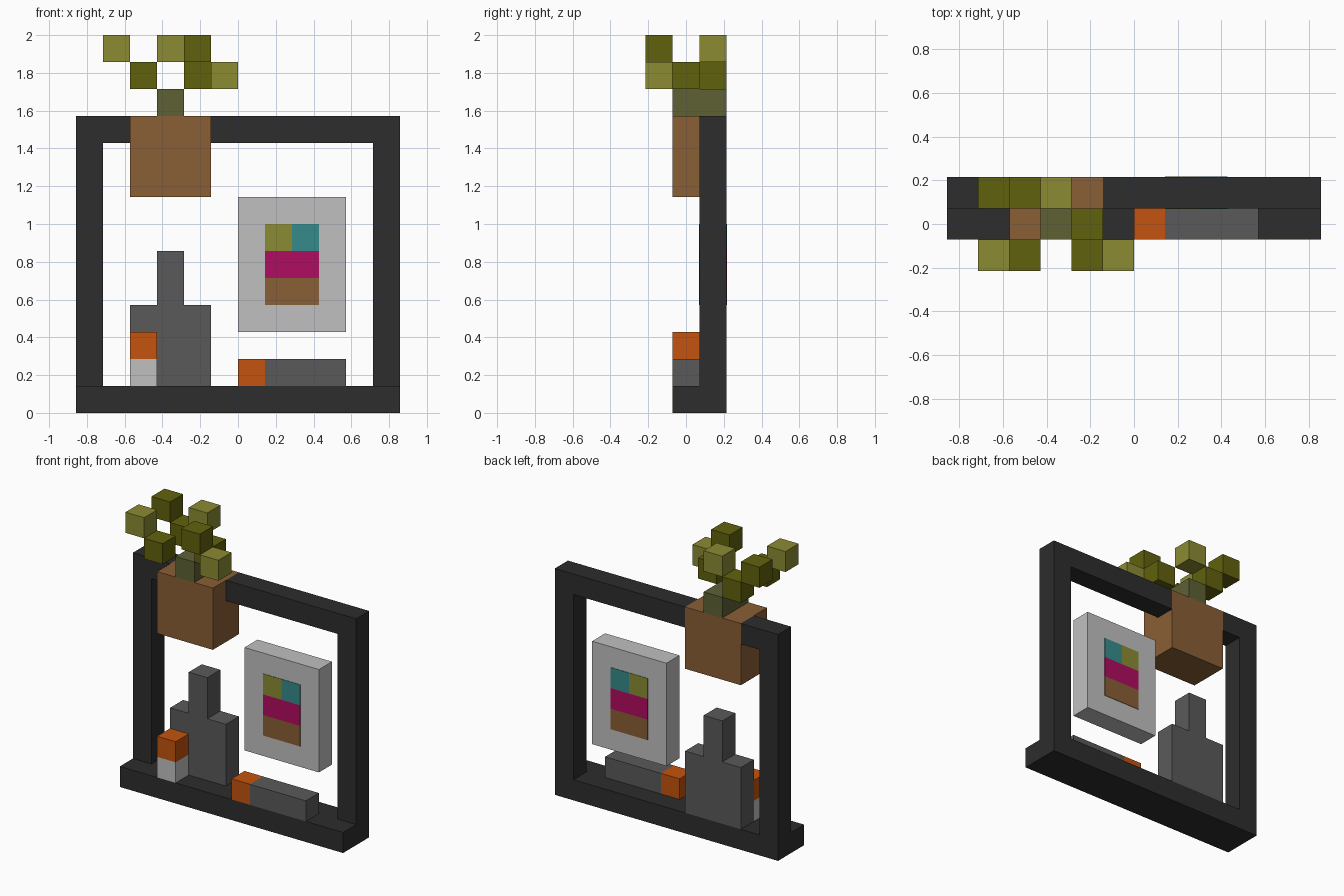
import bpy
import bmesh

cube = bpy.data.objects.get("Cube")
if cube:
    bpy.data.objects.remove(cube, do_unlink=True)

U = 1 / 7   # size of one block


def linear(c):
    c /= 255
    return c / 12.92 if c <= 0.04045 else ((c + 0.055) / 1.055) ** 2.4


def material(name, rgb):
    col = [linear(c) for c in rgb] + [1.0]
    m = bpy.data.materials.new(name)
    m.use_nodes = True
    m.diffuse_color = col
    bsdf = m.node_tree.nodes["Principled BSDF"]
    bsdf.inputs["Base Color"].default_value = col
    bsdf.inputs["Roughness"].default_value = 0.9
    return m


charcoal = material("charcoal", (45, 45, 45))
grey = material("mid grey", (90, 90, 90))
pale = material("pale grey", (192, 192, 192))
orange = material("orange", (196, 83, 14))
brown = material("clay brown", (138, 95, 53))
dark_leaf = material("dark olive", (97, 97, 14))
light_leaf = material("light olive", (139, 139, 51))
stem_green = material("stem green", (94, 97, 53))
teal = material("teal", (54, 139, 139))
magenta = material("magenta", (177, 12, 97))


def blocks(name, mat, *boxes, grow_y=0.0):
    """One object from boxes given as (x0, x1, y0, y1, z0, z1) in block units."""
    bm = bmesh.new()
    for x0, x1, y0, y1, z0, z1 in boxes:
        verts = bmesh.ops.create_cube(bm, size=1)["verts"]
        for v in verts:
            v.co.x = (x1 if v.co.x > 0 else x0) * U
            v.co.y = y1 * U + grow_y if v.co.y > 0 else y0 * U - grow_y
            v.co.z = (z1 if v.co.z > 0 else z0) * U
    mesh = bpy.data.meshes.new(name)
    bm.to_mesh(mesh)
    bm.free()
    mesh.materials.append(mat)
    ob = bpy.data.objects.new(name, mesh)
    bpy.context.collection.objects.link(ob)
    return ob


# depth ranges: middle row, back row, and both together
MID, BACK, BOTH = (-0.5, 0.5), (0.5, 1.5), (-0.5, 1.5)

# window frame with a sill; the top rail is interrupted by the pot
blocks("sill", charcoal, (-6, 6, *BOTH, 0, 1))
for side, x in (("right", -6), ("left", 5)):
    blocks(f"{side}_post", charcoal, (x, x + 1, *BACK, 1, 10))
blocks("top_rail_right", charcoal, (-6, -4, *BACK, 10, 11))
blocks("top_rail_left", charcoal, (-1, 6, *BACK, 10, 11))

# plant in its pot
blocks("pot", brown, (-4, -1, *BOTH, 8, 11))
blocks("plant_stem", stem_green, (-3, -2, *BOTH, 11, 12))
leaves = [  # x, y, z, colour
    (-5, -1.5, 13, light_leaf), (-4, -1.5, 12, dark_leaf),
    (-2, -1.5, 13, dark_leaf), (-1, -1.5, 12, light_leaf),
    (-2, -0.5, 12, dark_leaf), (-3, 0.5, 13, light_leaf),
    (-5, 0.5, 13, dark_leaf), (-4, 0.5, 12, dark_leaf),
]
for i, (x, y, z, mat) in enumerate(leaves, 1):
    blocks(f"leaf_{i}", mat, (x, x + 1, y, y + 1, z, z + 1))

# bottle with neck
blocks("bottle_body", grey, (-4, -1, *BACK, 1, 4))
blocks("bottle_neck", grey, (-3, -2, *BACK, 4, 6))

# small capped jar in front of the bottle
blocks("jar", pale, (-4, -3, *MID, 1, 2))
blocks("jar_cap", orange, (-4, -3, *MID, 2, 3))

# tube lying on the sill
blocks("tube_cap", orange, (0, 1, *MID, 1, 2))
blocks("tube", grey, (1, 4, *MID, 1, 2))

# hanging panel with colour patches showing on both faces
blocks("panel", pale, (0, 4, *BACK, 3, 8))
patches = [("olive", light_leaf, 1, 2, 6), ("teal", teal, 2, 3, 6),
           ("magenta", magenta, 1, 3, 5), ("brown", brown, 1, 3, 4)]
for name, mat, x0, x1, z in patches:
    blocks(f"patch_front_{name}", mat, (x0, x1, 0.5, 0.5, z, z + 1), grow_y=0.003)
    blocks(f"patch_back_{name}", mat, (x0, x1, 1.5, 1.5, z, z + 1), grow_y=0.003)
